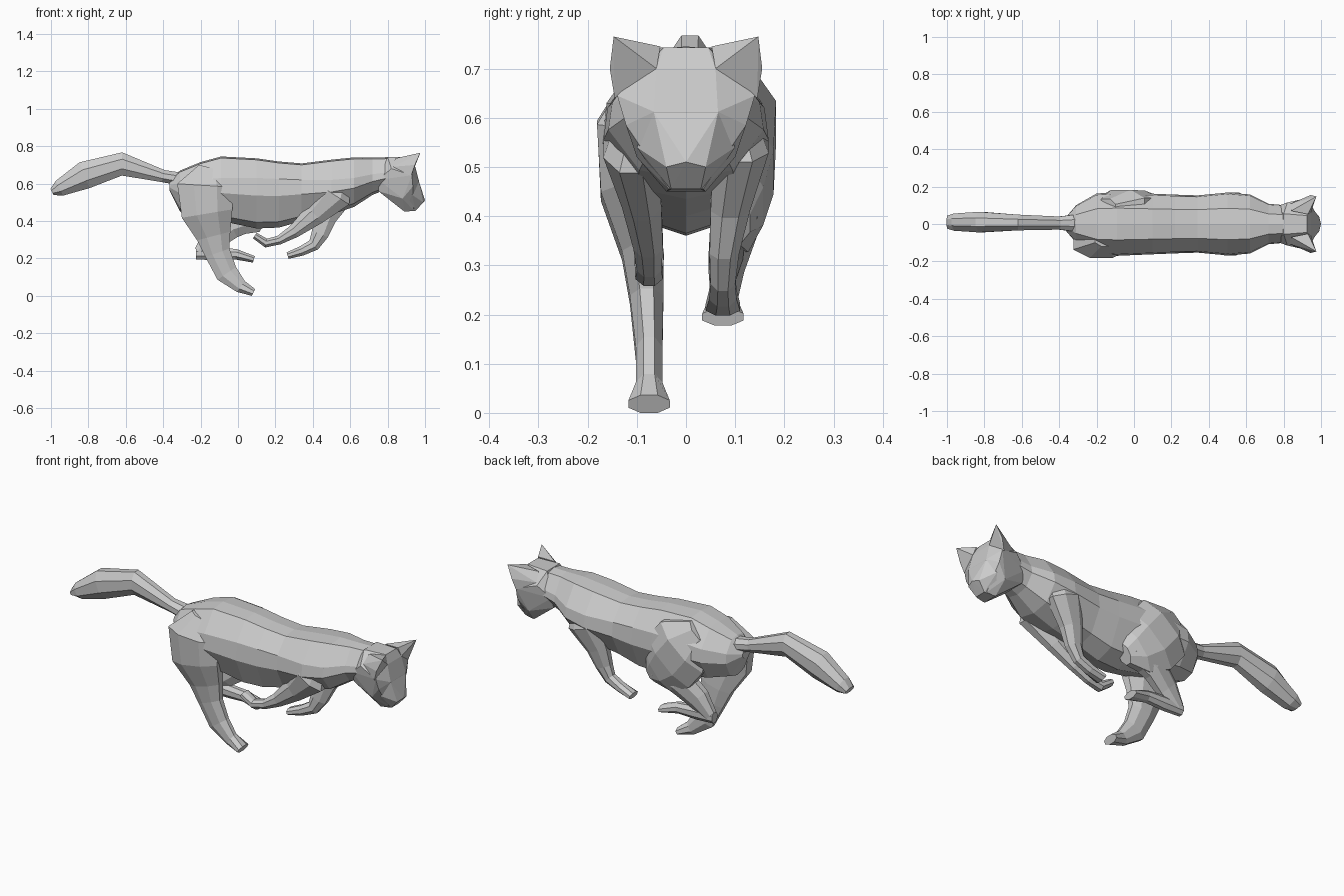
import bpy, bmesh
from math import sin, cos, pi
from mathutils import Vector


def finish(bm, name):
    bmesh.ops.recalc_face_normals(bm, faces=bm.faces[:])
    me = bpy.data.meshes.new(name)
    bm.to_mesh(me)
    bm.free()
    ob = bpy.data.objects.new(name, me)
    bpy.context.collection.objects.link(ob)
    return ob


def skin(name, rings):
    """Bridge rings of points and cap both ends."""
    bm = bmesh.new()
    vs = [[bm.verts.new(p) for p in r] for r in rings]
    n = len(vs[0])
    for a, b in zip(vs, vs[1:]):
        for i in range(n):
            j = (i + 1) % n
            bm.faces.new((a[i], a[j], b[j], b[i]))
    bm.faces.new(vs[0])
    bm.faces.new(vs[-1])
    return finish(bm, name)


def limb(name, path, n=8):
    """Loft of (x, y, z, in-plane radius, sideways radius), bending in the xz plane."""
    pts = [Vector(p[:3]) for p in path]
    rings = []
    for i, p in enumerate(path):
        a, b = pts[max(i - 1, 0)], pts[min(i + 1, len(pts) - 1)]
        t = Vector((b.x - a.x, 0, b.z - a.z)).normalized()
        side, k = Vector((-t.z, 0, t.x)), 1 / cos(pi / n)
        rings.append([pts[i] + side * (p[3] * k * cos((j + .5) * 2 * pi / n))
                      + Vector((0, p[4] * k * sin((j + .5) * 2 * pi / n), 0)) for j in range(n)])
    return skin(name, rings)


def hull(name, pts, sides=(1, -1)):
    bm = bmesh.new()
    for s in sides:
        for x, y, z in pts:
            bm.verts.new((x, y * s, z))
    bmesh.ops.remove_doubles(bm, verts=bm.verts[:], dist=1e-4)
    res = bmesh.ops.convex_hull(bm, input=bm.verts[:])
    inside = {g for g in res["geom_interior"] if isinstance(g, bmesh.types.BMVert)}
    bmesh.ops.delete(bm, geom=list(inside), context='VERTS')
    return finish(bm, name)


# body and neck: x, top, bottom, half width, ridge height
rings = []
for x, top, bot, w, mid in [(-.365, .62, .56, .035, .59), (-.31, .67, .45, .10, .60),
                            (-.20, .715, .42, .163, .62), (-.09, .745, .40, .17, .63),
                            (.10, .735, .36, .162, .63), (.22, .718, .365, .157, .625),
                            (.34, .708, .40, .153, .62),
                            (.50, .728, .435, .168, .62), (.62, .74, .475, .158, .63),
                            (.72, .74, .54, .108, .65), (.87, .742, .60, .095, .67)]:
    half = [(.5 * w, top - .008), (.95 * w, mid), (w, mid - .35 * (mid - bot)),
            (.6 * w, bot + .12 * (mid - bot))]
    rings.append([(x, 0, top)] + [(x, y, z) for y, z in half] + [(x, 0, bot)]
                 + [(x, -y, z) for y, z in reversed(half)])
skin("body", rings)

# head
hull("head", [(.80, .055, .742), (.925, .045, .743), (.945, .06, .70), (.93, .14, .645),
              (.968, .065, .612), (.935, .122, .585), (.82, .115, .68), (.75, .09, .62),
              (.75, .07, .56), (.88, .10, .52), (.89, .04, .45), (.94, .035, .455)])
hull("muzzle", [(.968, .065, .61), (.978, .05, .558), (1.0, 0, .51), (.99, .04, .50),
                (.93, .10, .54), (.89, .04, .45), (.95, .03, .455)])

# ears
for s, side in ((1, "left"), (-1, "right")):
    hull("ear_" + side, [(.975, .147, .765), (.945, .155, .70), (.925, .145, .64),
                         (.945, .06, .70), (.84, .07, .735), (.83, .105, .69),
                         (.93, .052, .745)], (s,))

# tail
limb("tail", [(-.28, .005, .62, .035, .05), (-.40, .005, .64, .033, .035),
              (-.62, .008, .705, .062, .042), (-.82, .01, .645, .074, .055),
              (-.955, .01, .575, .044, .046), (-.995, .01, .555, .018, .035)])

# near hind leg, reaching down to the ground
limb("hind_leg_near", [(-.15, -.085, .685, .06, .035), (-.175, -.105, .59, .15, .076),
                       (-.165, -.113, .44, .137, .06), (-.13, -.088, .32, .092, .042),
                       (-.11, -.08, .23, .068, .034), (-.06, -.075, .12, .06, .027),
                       (.015, -.075, .05, .036, .027), (.083, -.075, .018, .02, .042)])

# far hind leg, folded under the belly
limb("hind_thigh_far", [(-.15, .085, .68, .07, .05), (-.07, .108, .59, .165, .075),
                        (.01, .114, .49, .165, .064), (.08, .105, .42, .12, .052),
                        (.14, .095, .385, .05, .035)])
limb("hind_shin_far", [(.10, .10, .42, .06, .045), (-.04, .097, .385, .08, .046),
                       (-.135, .082, .305, .065, .036), (-.205, .077, .23, .034, .026)])
limb("hind_foot_far", [(-.225, .075, .225, .03, .024), (-.12, .075, .225, .035, .027),
                       (-.01, .075, .222, .028, .028), (.085, .075, .195, .018, .042)])

# near front leg, swept back
limb("front_leg_near", [(.55, -.085, .65, .05, .04), (.515, -.112, .54, .095, .056),
                        (.41, -.09, .435, .06, .04), (.30, -.077, .345, .036, .03),
                        (.22, -.075, .298, .024, .025), (.15, -.075, .282, .024, .028),
                        (.09, -.075, .322, .018, .03)])

# far front leg, bent with the paw tucked
limb("front_leg_far", [(.54, .085, .65, .05, .04), (.525, .112, .54, .095, .056),
                       (.465, .09, .42, .062, .04), (.438, .078, .33, .046, .03),
                       (.405, .075, .272, .033, .025), (.34, .075, .24, .026, .028),
                       (.265, .075, .215, .018, .035)])
